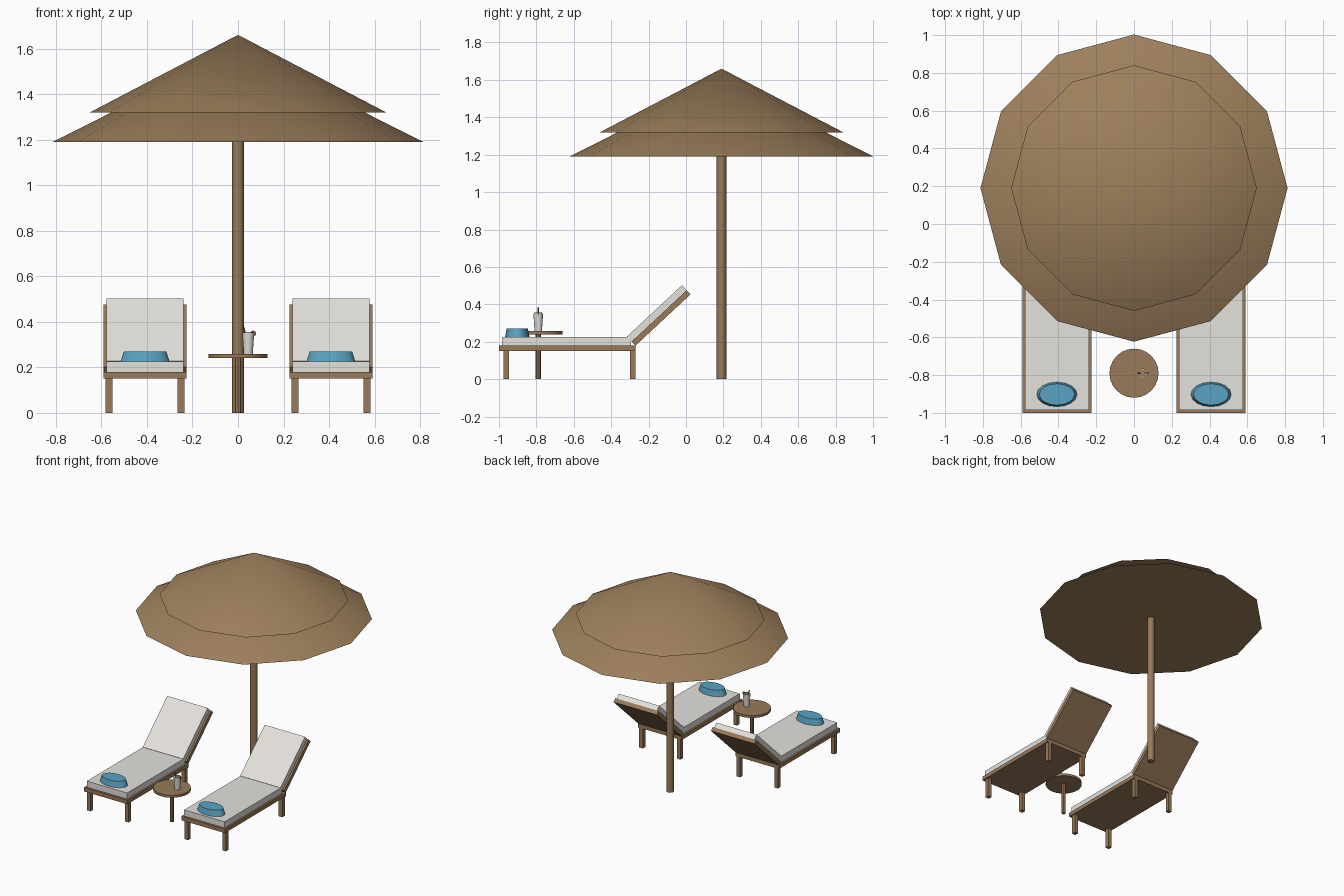
import bpy
import math
from mathutils import Matrix, Vector

if "Cube" in bpy.data.objects:
    bpy.data.objects.remove(bpy.data.objects["Cube"])


def material(name, r, g, b):
    m = bpy.data.materials.new(name)
    m.use_nodes = True
    m.diffuse_color = (r, g, b, 1)
    m.node_tree.nodes["Principled BSDF"].inputs["Base Color"].default_value = (r, g, b, 1)
    return m


thatch = material("thatch", 0.34, 0.215, 0.107)
wood = material("wood", 0.32, 0.195, 0.10)
fabric = material("cushion_fabric", 0.78, 0.76, 0.72)
blue = material("towel_blue", 0.10, 0.37, 0.54)
glass = material("cup_white", 0.74, 0.73, 0.68)
straw_mat = material("straw_brown", 0.20, 0.11, 0.05)


def finish(name, mat, smooth=False):
    ob = bpy.context.object
    ob.name = name
    ob.data.materials.append(mat)
    if smooth:
        bpy.ops.object.shade_smooth_by_angle(angle=math.radians(31))
    return ob


def box(name, mat, low, high):
    low, high = Vector(low), Vector(high)
    bpy.ops.mesh.primitive_cube_add(size=1)
    ob = finish(name, mat)
    ob.data.transform(Matrix.Translation((low + high) / 2) @ Matrix.Diagonal((high - low).to_4d()))
    return ob


def cone(name, mat, x, y, z0, z1, r0, r1, sides, smooth=True):
    bpy.ops.mesh.primitive_cone_add(vertices=sides, radius1=r0, radius2=r1, depth=z1 - z0,
                                    location=(x, y, (z0 + z1) / 2))
    return finish(name, mat, smooth)


# Parasol: two overlapping thatch cones on a pole
PY = 0.19
cone("canopy_lower", thatch, 0, PY, 1.19, 1.60, 0.813, 0, 12)
cone("canopy_upper", thatch, 0, PY, 1.32, 1.66, 0.65, 0, 12)
cone("parasol_pole", wood, 0, PY, 0, 1.25, 0.026, 0.026, 12)

# Loungers, one on each side
TILT = math.radians(43)
for side, cx in (("right", -0.408), ("left", 0.408)):
    box(side + "_lounger_frame", wood, (cx - 0.182, -1, 0.15), (cx + 0.182, -0.27, 0.18))
    box(side + "_seat_cushion", fabric, (cx - 0.169, -0.985, 0.18), (cx + 0.169, -0.295, 0.226))
    for end, y in (("front", -0.96), ("back", -0.285)):
        for edge, dx in (("inner", -0.158), ("outer", 0.158)):
            x = cx + math.copysign(1, cx) * dx
            box(f"{side}_{end}_{edge}_leg", wood,
                (x - 0.015, y - 0.015, 0), (x + 0.015, y + 0.015, 0.15))

    # Backrest board and cushion, hinged at the back of the seat
    hinge = Matrix.Translation((cx, -0.27, 0.179)) @ Matrix.Rotation(TILT, 4, "X")
    board = box(side + "_backrest_frame", wood, (-0.182, 0, 0), (0.182, 0.402, 0.03))
    pad = box(side + "_backrest_cushion", fabric, (-0.169, 0, 0.03), (0.169, 0.402, 0.067))
    for part in (board, pad):
        part.data.transform(hinge)

    # Rolled towel at the foot end
    towel = cone(side + "_towel", blue, cx, -0.902, 0.226, 0.27, 0.107, 0.093, 16)
    towel.scale.y = 0.61

# Side table
TY = -0.79
cone("table_top", wood, 0, TY, 0.24, 0.258, 0.13, 0.13, 24)
cone("table_leg", wood, 0, TY, 0, 0.24, 0.014, 0.014, 8, False)

# Drink with straw and garnish
CX = 0.045
cone("cup", glass, CX, TY, 0.258, 0.352, 0.02, 0.026, 12)
cone("drink_surface", thatch, CX, TY, 0.35, 0.355, 0.021, 0.021, 12)
straw = cone("straw", straw_mat, CX - 0.014, TY, 0.32, 0.385, 0.004, 0.004, 6)
straw.rotation_euler.y = math.radians(-16)
garnish = cone("fruit_slice", thatch, CX + 0.022, TY, 0.346, 0.351, 0.013, 0.013, 10)
garnish.rotation_euler.x = math.radians(90)
